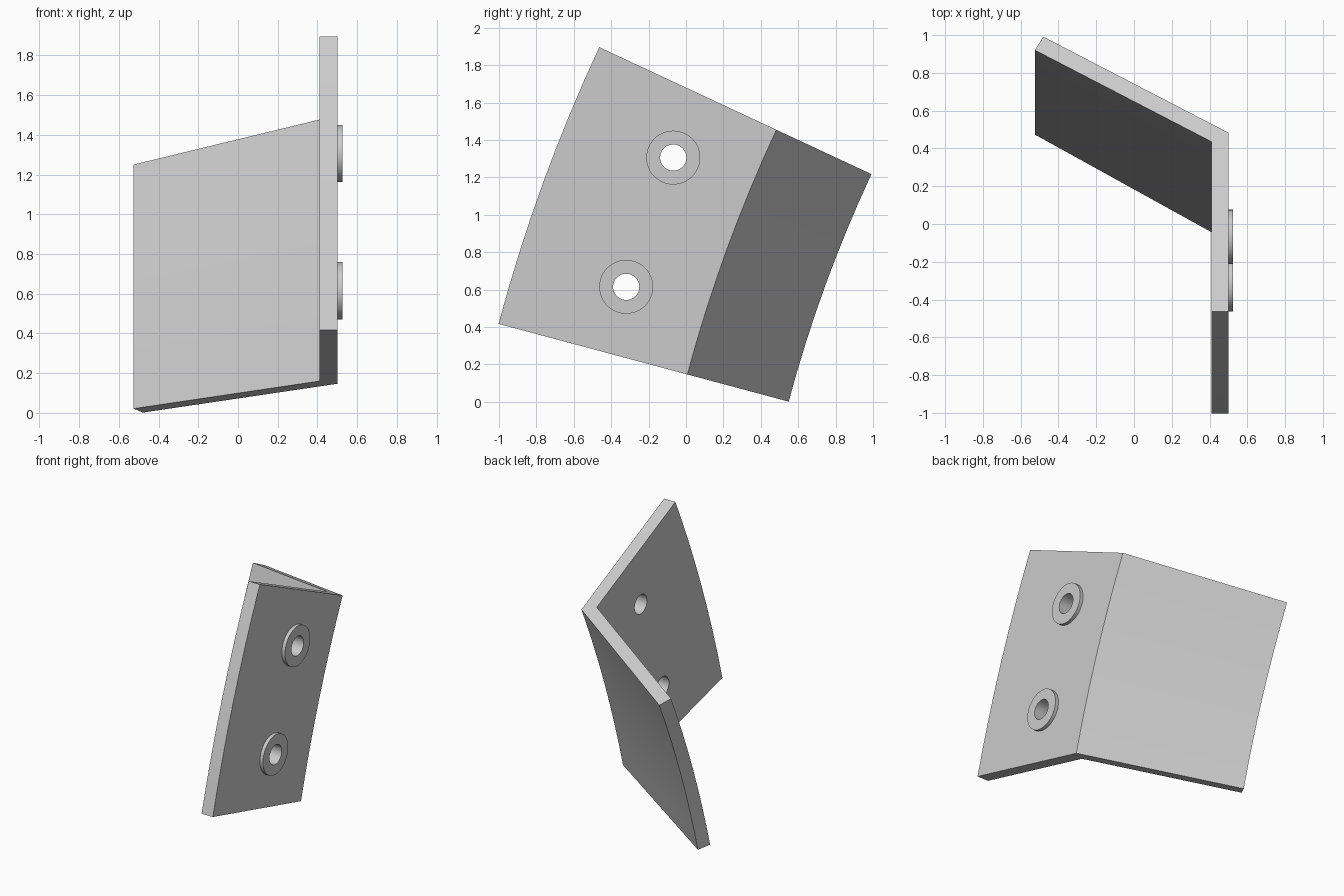
import bpy, bmesh
from math import sin, cos, pi, radians

if "Cube" in bpy.data.objects:
    bpy.data.objects.remove(bpy.data.objects["Cube"])

CY, CZ = 7.72, -1.92          # axis of the bend, parallel to x
A0, A1, SEG = 15, 25, 8       # swept angle in degrees


def polar(x, r, deg):
    a = radians(deg)
    return (x, CY - r * cos(a), CZ + r * sin(a))


def make(name, verts, faces):
    bm = bmesh.new()
    vs = [bm.verts.new(v) for v in verts]
    for f in faces:
        bm.faces.new([vs[i] for i in f])
    bmesh.ops.recalc_face_normals(bm, faces=bm.faces)
    me = bpy.data.meshes.new(name)
    bm.to_mesh(me)
    bm.free()
    ob = bpy.data.objects.new(name, me)
    bpy.context.collection.objects.link(ob)
    return ob


def smooth(ob):
    bpy.ops.object.select_all(action='DESELECT')
    ob.select_set(True)
    bpy.context.view_layer.objects.active = ob
    bpy.ops.object.shade_smooth_by_angle(angle=radians(20))


# Angled plate: bent strip section (x, radius) swept around the axis
section = [(0.5, 9.03), (0.5, 7.985), (-0.48, 7.424),
           (-0.525, 7.502), (0.41, 8.037), (0.41, 9.03)]
n = len(section)
verts = [polar(x, r, A0 + (A1 - A0) * i / SEG)
         for i in range(SEG + 1) for x, r in section]
faces = [(i * n + j, i * n + (j + 1) % n, (i + 1) * n + (j + 1) % n, (i + 1) * n + j)
         for i in range(SEG) for j in range(n)]
for b in (0, SEG * n):        # end caps, one quad per flange
    faces += [(b, b + 1, b + 4, b + 5), (b + 1, b + 2, b + 3, b + 4)]
plate = make("angled_plate", verts, faces)

# Bolt holes and raised washers
SIDES = 48
ring = [(0.5, 0.07), (0.5, 0.144), (0.525, 0.144), (0.525, 0.07)]
for k, deg in enumerate((17.5, 22.5)):
    _, y, z = polar(0, 8.43, deg)
    bpy.ops.mesh.primitive_cylinder_add(vertices=SIDES, radius=0.07, depth=0.4,
                                        location=(0.45, y, z), rotation=(0, pi / 2, 0))
    cutter = bpy.context.object
    mod = plate.modifiers.new("hole", 'BOOLEAN')
    mod.operation = 'DIFFERENCE'
    mod.solver = 'EXACT'
    mod.object = cutter
    bpy.context.view_layer.objects.active = plate
    bpy.ops.object.modifier_apply(modifier=mod.name)
    bpy.data.objects.remove(cutter)

    verts = [(x, y + r * cos(2 * pi * i / SIDES), z + r * sin(2 * pi * i / SIDES))
             for i in range(SIDES) for x, r in ring]
    faces = [(i * 4 + j, i * 4 + (j + 1) % 4,
              (i + 1) % SIDES * 4 + (j + 1) % 4, (i + 1) % SIDES * 4 + j)
             for i in range(SIDES) for j in range(4)]
    smooth(make(f"washer_{k + 1}", verts, faces))
smooth(plate)
